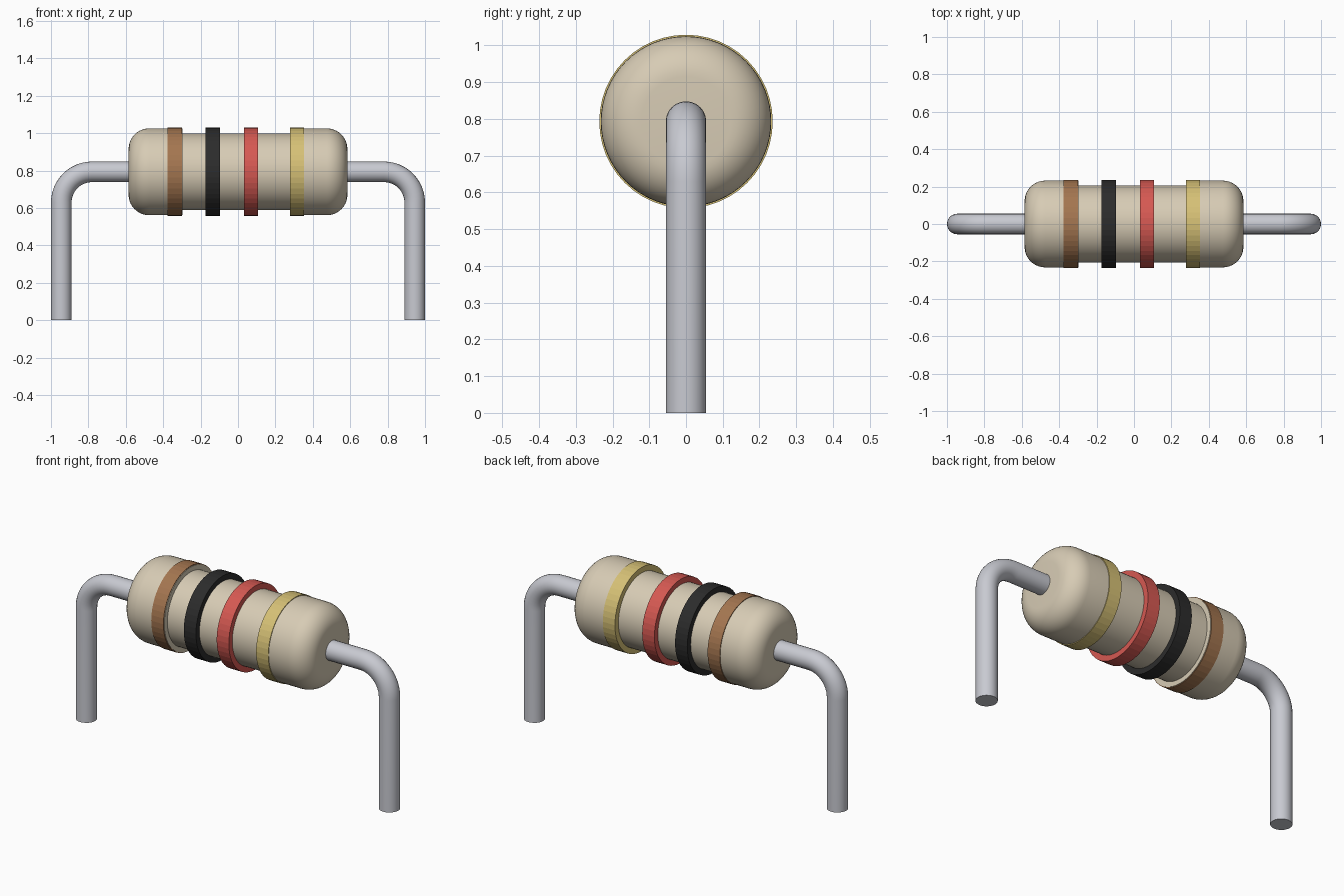
import bpy
import bmesh
from math import sin, cos, pi, radians
from mathutils import Matrix, Vector

cube = bpy.data.objects.get("Cube")
if cube:
    bpy.data.objects.remove(cube, do_unlink=True)

AXIS_Z = 0.793      # height of the body axis
BODY_R = 0.232
WAIST_R = 0.205
WIRE_R = 0.055


def material(name, color):
    mat = bpy.data.materials.new(name)
    mat.use_nodes = True
    mat.diffuse_color = (*color, 1)
    bsdf = mat.node_tree.nodes["Principled BSDF"]
    bsdf.inputs["Base Color"].default_value = (*color, 1)
    bsdf.inputs["Roughness"].default_value = 0.5
    return mat


def smooth(obj):
    bpy.ops.object.select_all(action='DESELECT')
    obj.select_set(True)
    bpy.context.view_layer.objects.active = obj
    bpy.ops.object.shade_smooth_by_angle(angle=radians(35))


def lathe(name, profile, mat, sides, closed=False):
    """Spin (x, radius) points around the body axis."""
    bm = bmesh.new()
    verts = [bm.verts.new((x, 0, r)) for x, r in profile]
    edges = [bm.edges.new(pair) for pair in zip(verts, verts[1:])]
    if closed:
        edges.append(bm.edges.new((verts[-1], verts[0])))
    bmesh.ops.spin(bm, geom=verts + edges, cent=(0, 0, 0), axis=(1, 0, 0),
                   angle=2 * pi, steps=sides)
    bmesh.ops.remove_doubles(bm, verts=bm.verts, dist=0.0001)
    bmesh.ops.recalc_face_normals(bm, faces=bm.faces)
    mesh = bpy.data.meshes.new(name)
    bm.to_mesh(mesh)
    bm.free()
    obj = bpy.data.objects.new(name, mesh)
    obj.location.z = AXIS_Z
    mesh.materials.append(mat)
    bpy.context.collection.objects.link(obj)
    return obj


beige = material("beige ceramic", (0.68, 0.60, 0.46))
metal = material("grey metal", (0.58, 0.59, 0.64))
brown = material("brown paint", (0.37, 0.18, 0.08))
black = material("black paint", (0.025, 0.025, 0.025))
red = material("red paint", (0.67, 0.10, 0.085))
gold = material("gold paint", (0.67, 0.53, 0.18))

# Body: rounded end caps with a narrower waist
END, STEP, ROUND = 0.585, 0.297, 0.11
half = [(-END, 0)]
for i in range(11):
    a = i / 10 * pi / 2
    half.append((-END + ROUND * (1 - cos(a)), BODY_R - ROUND * (1 - sin(a))))
half += [(-STEP, BODY_R), (-STEP, WAIST_R)]
body = lathe("body", half + [(-x, r) for x, r in reversed(half)], beige, 64)
smooth(body)

# Colour bands: faceted rings
bands = [("brown_band", -0.338, brown), ("black_band", -0.135, black),
         ("red_band", 0.07, red), ("gold_band", 0.316, gold)]
for name, x, mat in bands:
    w, inner, outer = 0.038, WAIST_R - 0.005, 0.236
    ring = [(x - w, inner), (x - w, outer), (x + w, outer), (x + w, inner)]
    lathe(name, ring, mat, 48, closed=True)

# Bent wire leads
BEND, LEG_X = 0.165, 1 - WIRE_R
for name, side in (("right_lead", -1), ("left_lead", 1)):
    path = [(END - 0.05, AXIS_Z)]
    for i in range(13):
        a = i / 12 * pi / 2
        path.append((LEG_X - BEND * (1 - sin(a)), AXIS_Z - BEND * (1 - cos(a))))
    path.append((LEG_X, 0))
    curve = bpy.data.curves.new(name, 'CURVE')
    curve.dimensions = '3D'
    curve.bevel_depth = WIRE_R
    curve.bevel_resolution = 10
    curve.use_fill_caps = True
    spline = curve.splines.new('POLY')
    spline.points.add(len(path) - 1)
    for point, (x, z) in zip(spline.points, path):
        point.co = (side * x, 0, z, 1)
    curve.materials.append(metal)
    lead = bpy.data.objects.new(name, curve)
    bpy.context.collection.objects.link(lead)
    bpy.ops.object.select_all(action='DESELECT')
    lead.select_set(True)
    bpy.context.view_layer.objects.active = lead
    bpy.ops.object.convert(target='MESH')
    smooth(bpy.context.view_layer.objects.active)
